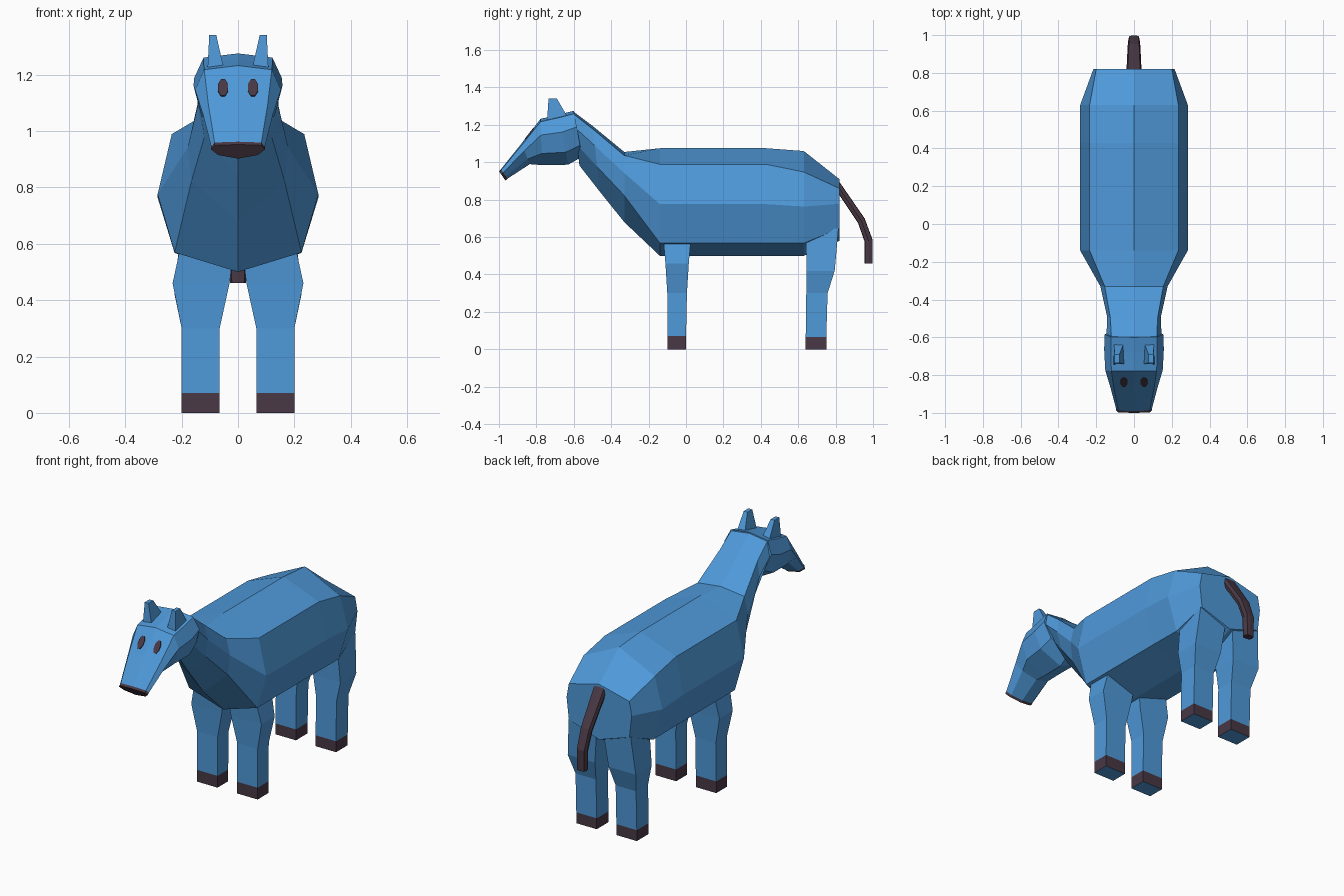
import bpy, bmesh, math
from mathutils import Vector, Matrix


def material(name, rgb):
    m = bpy.data.materials.new(name)
    m.diffuse_color = (*rgb, 1)
    return m


BLUE = material("coat blue", (0.078, 0.32, 0.70))
DARK = material("dark plum", (0.066, 0.040, 0.058))


def loft(name, rings, mats, rule=None):
    """Skin closed rings of equal size; rule(face centre, normal) picks the material."""
    bm = bmesh.new()
    loops = [[bm.verts.new(p) for p in ring] for ring in rings]
    n = len(loops[0])
    for a, b in zip(loops, loops[1:]):
        for i in range(n):
            j = (i + 1) % n
            bm.faces.new((a[i], a[j], b[j], b[i]))
    bm.faces.new(loops[0])
    bm.faces.new(loops[-1])
    bmesh.ops.recalc_face_normals(bm, faces=bm.faces)
    for f in bm.faces:
        f.normal_update()
        if rule:
            f.material_index = rule(f.calc_center_median(), f.normal)
    me = bpy.data.meshes.new(name)
    bm.to_mesh(me)
    bm.free()
    for m in mats:
        me.materials.append(m)
    ob = bpy.data.objects.new(name, me)
    bpy.context.collection.objects.link(ob)
    return ob


def octo(ts, yt, zt, yb, zb, *ws):
    """Symmetric eight-point section from a top point to a bottom point."""
    def at(t):
        return yt + (yb - yt) * t, zt + (zb - zt) * t
    side = [(w, *at(t)) for w, t in zip(ws, ts)]
    return ([(0, yt, zt)] + side + [(0, yb, zb)]
            + [(-x, y, z) for x, y, z in reversed(side)])


def rect(x0, x1, y0, y1, z, s=1):
    return [(s * x0, y0, z), (s * x1, y0, z), (s * x1, y1, z), (s * x0, y1, z)]


# body and neck
BARREL, NECK = (0.15, 0.52, 0.88), (0.05, 0.3, 0.62)
loft("body_and_neck", [
    octo((0.15, 0.4, 0.8), 0.82, 0.91, 0.82, 0.58, 0.2, 0.215, 0.2),
    octo((0.2, 0.53, 0.88), 0.63, 1.06, 0.63, 0.5, 0.235, 0.285, 0.225),
    octo(BARREL, 0.43, 1.075, 0.43, 0.5, 0.235, 0.285, 0.225),
    octo(BARREL, -0.14, 1.075, -0.14, 0.5, 0.235, 0.285, 0.225),
    octo(NECK, -0.33, 1.055, -0.33, 0.68, 0.155, 0.178, 0.165),
    octo(NECK, -0.5, 1.195, -0.46, 0.842, 0.125, 0.143, 0.12),
    octo(NECK, -0.6, 1.27, -0.57, 0.983, 0.12, 0.145, 0.09),
], [BLUE])

# head with dark nose tip
HEAD = (0.06, 0.35, 0.75)
loft("head", [
    octo(HEAD, -0.60, 1.275, -0.555, 1.03, 0.122, 0.155, 0.12),
    octo(HEAD, -0.68, 1.255, -0.63, 0.987, 0.122, 0.158, 0.13),
    octo(HEAD, -0.778, 1.232, -0.77, 0.985, 0.12, 0.152, 0.12),
    octo(HEAD, -0.88, 1.1, -0.835, 0.99, 0.105, 0.125, 0.09),
    octo(HEAD, -0.99, 0.962, -0.955, 0.912, 0.083, 0.095, 0.07),
    octo(HEAD, -1.0, 0.952, -0.965, 0.902, 0.083, 0.095, 0.07),
], [BLUE, DARK], lambda c, n: int(c.y < -0.955))

# tail
TAIL = (0.05, 0.5, 0.95)
loft("tail", [
    octo(TAIL, 0.81, 0.91, 0.81, 0.84, 0.033, 0.04, 0.033),
    octo(TAIL, 0.955, 0.70, 0.92, 0.675, 0.027, 0.034, 0.027),
    octo(TAIL, 0.998, 0.585, 0.955, 0.575, 0.024, 0.03, 0.024),
    octo(TAIL, 0.998, 0.46, 0.955, 0.46, 0.022, 0.028, 0.022),
], [DARK])


# hooves are dark on their sides only
def hoof(c, n):
    return int(c.z < 0.07 and abs(n.z) < 0.5)


face_n = Vector((0, -0.789, 0.614))
for s, label in ((1, "right"), (-1, "left")):
    # front and back legs
    loft("front_leg_" + label, [
        rect(0.065, 0.2, -0.1, 0.0, 0, s),
        rect(0.065, 0.2, -0.1, 0.0, 0.07, s),
        rect(0.065, 0.2, -0.1, 0.005, 0.3, s),
        rect(0.03, 0.232, -0.11, 0.015, 0.46, s),
        rect(0.015, 0.207, -0.12, 0.025, 0.575, s),
    ], [BLUE, DARK], hoof)
    loft("back_leg_" + label, [
        rect(0.065, 0.2, 0.64, 0.75, 0, s),
        rect(0.065, 0.2, 0.64, 0.75, 0.065, s),
        rect(0.065, 0.2, 0.643, 0.757, 0.3, s),
        rect(0.045, 0.225, 0.645, 0.795, 0.42, s),
        rect(0.02, 0.205, 0.64, 0.815, 0.645, s),
    ], [BLUE, DARK], hoof)
    # ears
    loft("ear_" + label, [
        rect(0.05, 0.108, -0.743, -0.62, 1.22, s),
        rect(0.077, 0.102, -0.735, -0.69, 1.34, s),
    ], [BLUE])
    # eyes: thin plates lying on the sloped face
    mid = Vector((s * 0.053, -0.836, 1.152))
    up = Vector((0, 0.614, 0.789))
    plate = []
    for d in (-0.0045, 0.0045):
        plate.append([
            mid + face_n * d
            + Vector((0.019 * math.cos(a), 0, 0)) + up * (0.04 * math.sin(a))
            for a in (math.pi / 8 + i * math.pi / 4 for i in range(8))])
    loft("eye_" + label, plate, [DARK])
